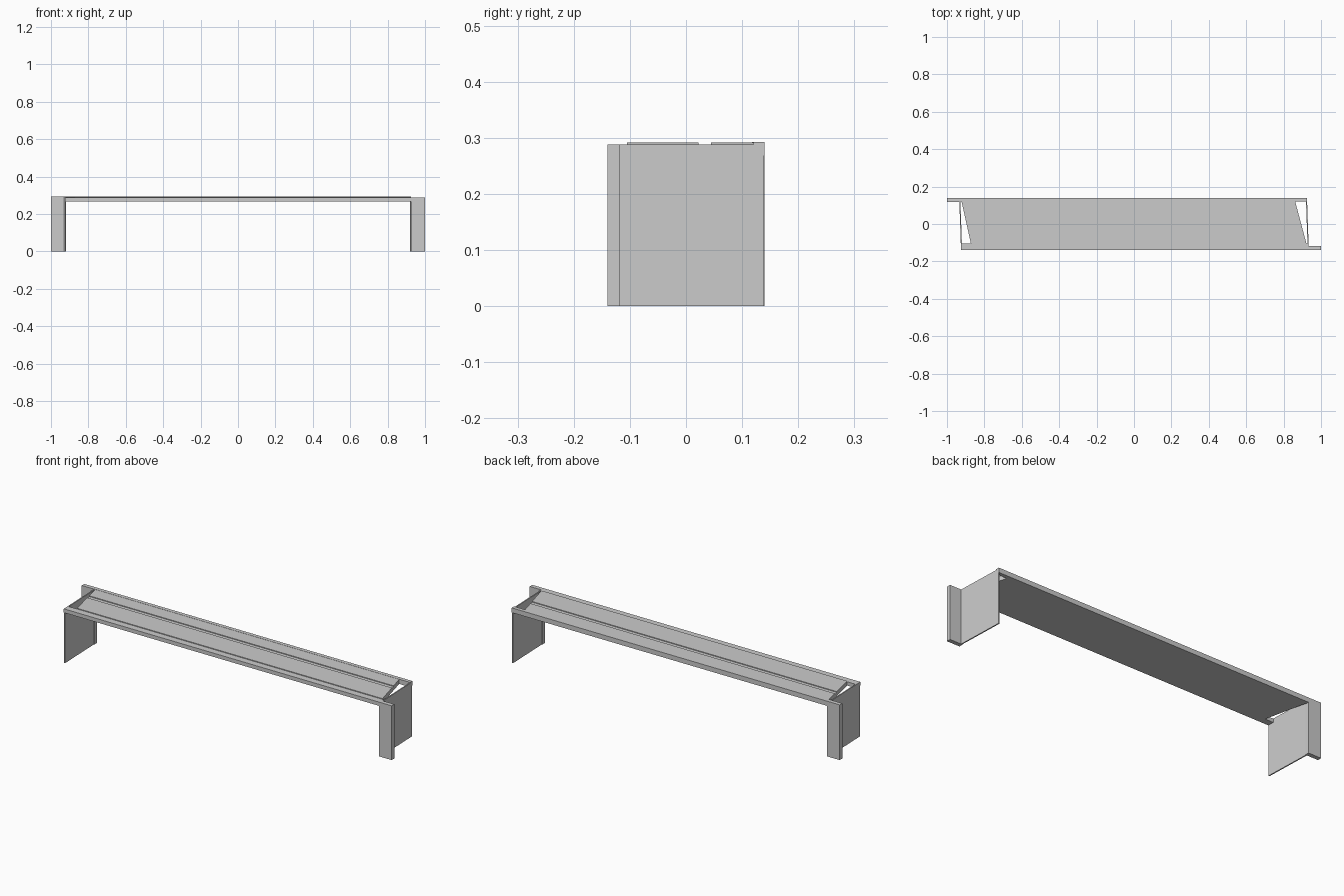
import bpy, bmesh

if "Cube" in bpy.data.objects:
    bpy.data.objects.remove(bpy.data.objects["Cube"])

BOTTOM = 0.268   # underside of the top panel
LOW = 0.288      # rim and groove level
HIGH = 0.292     # raised strip level


def prism(name, outline, z0, z1):
    """Extrude a plan outline (counter-clockwise) from z0 to z1."""
    bm = bmesh.new()
    face = bm.faces.new([bm.verts.new((x, y, z0)) for x, y in outline])
    ext = bmesh.ops.extrude_face_region(bm, geom=[face])
    verts = [v for v in ext["geom"] if isinstance(v, bmesh.types.BMVert)]
    bmesh.ops.translate(bm, verts=verts, vec=(0, 0, z1 - z0))
    bmesh.ops.recalc_face_normals(bm, faces=bm.faces)
    mesh = bpy.data.meshes.new(name)
    bm.to_mesh(mesh)
    bm.free()
    ob = bpy.data.objects.new(name, mesh)
    bpy.context.collection.objects.link(ob)
    return ob


def box(name, x0, x1, y0, y1, z0, z1):
    return prism(name, [(x0, y0), (x1, y0), (x1, y1), (x0, y1)], z0, z1)


def left_end(y):
    return -0.872 - 0.05 * (y + 0.105) / 0.225


def right_end(y):
    return 0.922 - 0.06 * (y + 0.105) / 0.225


def strip(name, y0, y1, z0, z1):
    """Lengthwise strip whose ends follow the slanted cut-outs."""
    return prism(name, [(left_end(y0), y0), (right_end(y0), y0),
                        (right_end(y1), y1), (left_end(y1), y1)], z0, z1)


# Top panel with two raised strips and a groove between them
strip("top_panel", -0.105, 0.12, BOTTOM, LOW)
strip("front_raised_strip", -0.105, 0.022, LOW, HIGH)
strip("back_raised_strip", 0.045, 0.12, LOW, HIGH)

# Rims along the long sides
box("front_rim", -0.925, 0.93, -0.14, -0.105, BOTTOM, LOW)
box("back_rim", -0.93, 0.925, 0.12, 0.14, BOTTOM, 0.293)

# Leg plates and their outward flanges, half-turn copies of each other
for side, s, top in (("right", 1, LOW), ("left", -1, 0.293)):
    plate = [(0.919, 0.138), (0.928, -0.12), (0.934, -0.12), (0.925, 0.138)]
    prism(side + "_leg_plate", [(s * x, s * y) for x, y in plate], 0, LOW)
    flange = [(0.925, -0.14), (1, -0.14), (1, -0.118), (0.925, -0.118)]
    prism(side + "_leg_flange", [(s * x, s * y) for x, y in flange], 0, top)
